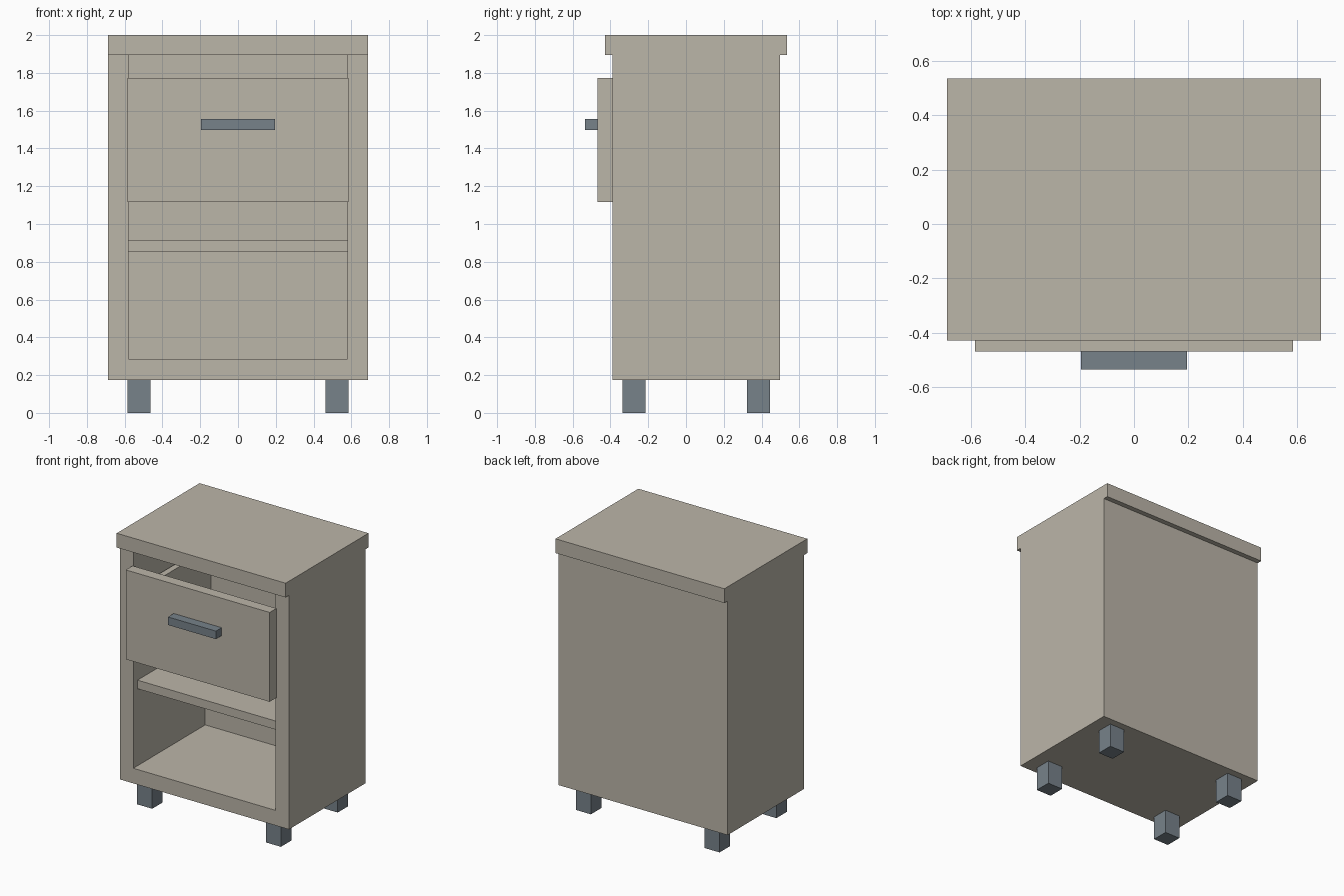
import bpy
import bmesh

if "Cube" in bpy.data.objects:
    bpy.data.objects.remove(bpy.data.objects["Cube"])


def material(name, rgb):
    m = bpy.data.materials.new(name)
    m.diffuse_color = (*rgb, 1.0)
    m.use_nodes = True
    m.node_tree.nodes["Principled BSDF"].inputs["Base Color"].default_value = m.diffuse_color
    return m


WOOD = material("pale_greige_wood", (0.50, 0.465, 0.395))
SLATE = material("slate_grey", (0.184, 0.223, 0.254))


def box(name, x, y, z, mat):
    """Axis-aligned box from (min, max) ranges."""
    bm = bmesh.new()
    bmesh.ops.create_cube(bm, size=1.0)
    for v in bm.verts:
        for i, (lo, hi) in enumerate((x, y, z)):
            v.co[i] = lo if v.co[i] < 0 else hi
    mesh = bpy.data.meshes.new(name)
    bm.to_mesh(mesh)
    bm.free()
    mesh.materials.append(mat)
    ob = bpy.data.objects.new(name, mesh)
    bpy.context.collection.objects.link(ob)
    return ob


def pair(name, x, y, z, mat):
    """Box on the right plus its mirror on the left."""
    box("right_" + name, x, y, z, mat)
    box("left_" + name, (-x[1], -x[0]), y, z, mat)


W, IN = 0.687, 0.579            # outer and inner half widths
FRONT, BACK, BACK_IN = -0.389, 0.498, 0.446
BASE, FLOOR, TOP = 0.175, 0.286, 1.895

# Carcass
box("top_slab", (-W, W), (-0.428, 0.535), (TOP, 2.0), WOOD)
pair("side_panel", (IN, W), (FRONT, BACK), (BASE, TOP), WOOD)
box("floor_panel", (-IN, IN), (FRONT, BACK), (BASE, FLOOR), WOOD)
box("back_panel", (-IN, IN), (BACK_IN, BACK), (FLOOR, TOP), WOOD)
box("shelf", (-IN, IN), (-0.34, BACK_IN), (0.852, 0.915), WOOD)

# Drawer: front, open tray and handle
box("drawer_front", (-0.585, 0.585), (-0.468, FRONT), (1.116, 1.773), WOOD)
pair("drawer_side", (0.515, 0.56), (FRONT, BACK_IN), (1.17, 1.616), WOOD)
box("drawer_back", (-0.515, 0.515), (0.42, BACK_IN), (1.17, 1.616), WOOD)
box("drawer_bottom", (-0.515, 0.515), (FRONT, 0.42), (1.17, 1.21), WOOD)
box("drawer_handle", (-0.195, 0.195), (-0.535, -0.468), (1.498, 1.557), SLATE)

# Legs
for label, y in (("front_leg", (-0.337, -0.215)), ("back_leg", (0.323, 0.445))):
    pair(label, (0.462, 0.585), y, (0.0, BASE), SLATE)
